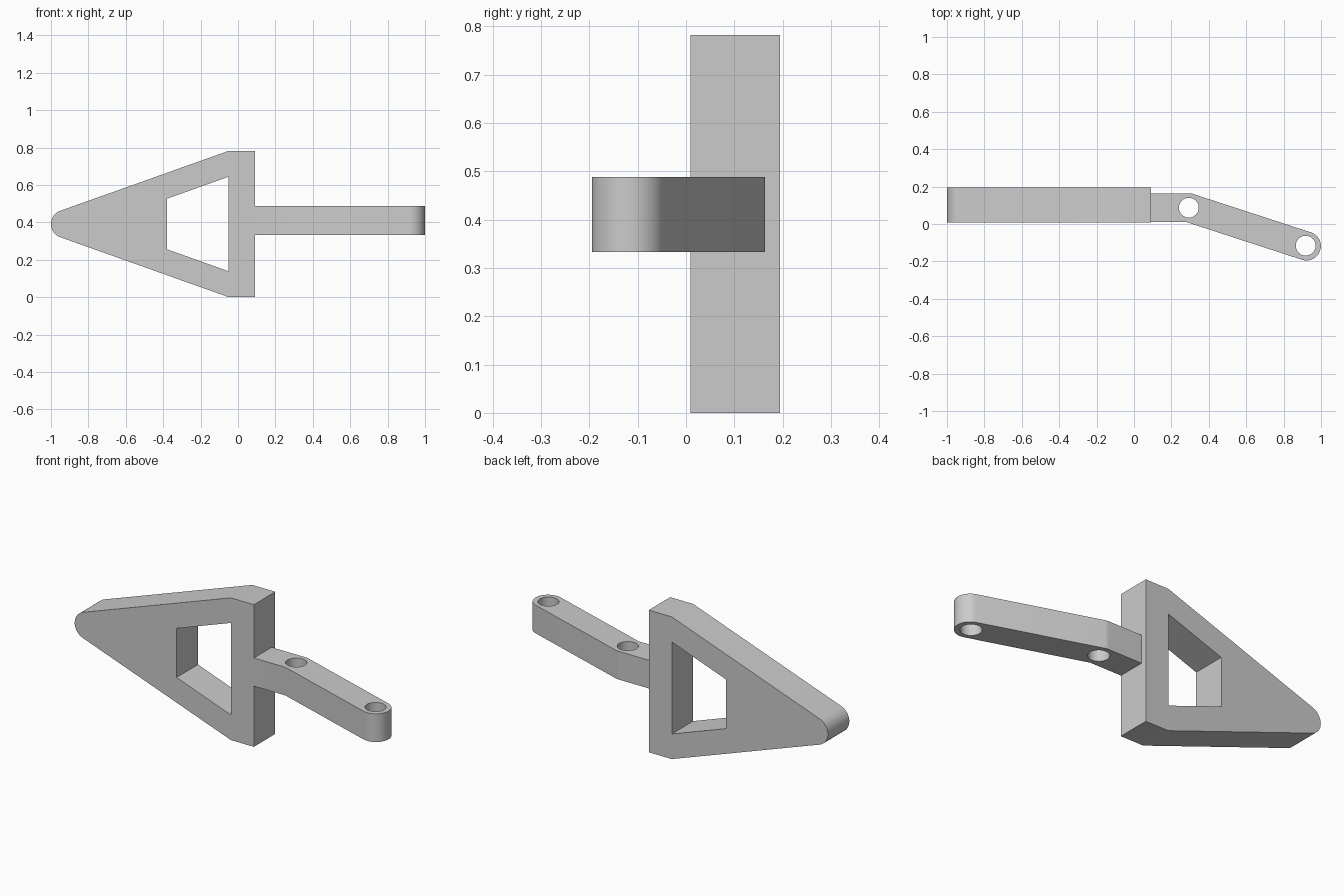
import bpy, bmesh
from math import radians, pi, sin, cos, tan, atan2

if "Cube" in bpy.data.objects:
    bpy.data.objects.remove(bpy.data.objects["Cube"])

grey = bpy.data.materials.new("light grey")
grey.use_nodes = True
colour = (0.6, 0.6, 0.6, 1)
grey.diffuse_color = colour
grey.node_tree.nodes["Principled BSDF"].inputs["Base Color"].default_value = colour


def arc(cx, cy, r, start, end, steps):
    """Points on an arc, angles in radians."""
    angles = [start + (end - start) * i / steps for i in range(steps + 1)]
    return [(cx + r * cos(a), cy + r * sin(a)) for a in angles]


def circle(cx, cy, r, steps=40):
    return arc(cx, cy, r, 0, 2 * pi, steps)[:-1]


def slab(name, loops, thickness, location, upright=False):
    """Extrude an outline with holes into a solid of the given thickness."""
    curve = bpy.data.curves.new(name, "CURVE")
    curve.dimensions = "2D"
    curve.fill_mode = "BOTH"
    curve.extrude = thickness / 2
    for loop in loops:
        spline = curve.splines.new("POLY")
        spline.points.add(len(loop) - 1)
        for point, (x, y) in zip(spline.points, loop):
            point.co = (x, y, 0, 1)
        spline.use_cyclic_u = True
    obj = bpy.data.objects.new(name, curve)
    bpy.context.collection.objects.link(obj)
    obj.location = location
    if upright:
        obj.rotation_euler.x = radians(90)
    bpy.ops.object.select_all(action="DESELECT")
    obj.select_set(True)
    bpy.context.view_layer.objects.active = obj
    bpy.ops.object.convert(target="MESH")
    obj = bpy.context.object
    # weld caps to the walls
    bm = bmesh.new()
    bm.from_mesh(obj.data)
    bmesh.ops.remove_doubles(bm, verts=bm.verts, dist=0.0001)
    bmesh.ops.recalc_face_normals(bm, faces=bm.faces)
    bm.to_mesh(obj.data)
    bm.free()
    obj.data.materials.clear()
    obj.data.materials.append(grey)
    bpy.ops.object.shade_smooth_by_angle(angle=radians(30))
    return obj


# Upright arrow-shaped plate with a rounded nose and a tapered window
half = 0.391
nose = 0.075
slope = radians(19.5)
plate = [(0.09, -half), (0.09, half), (-0.05, half)]
plate += arc(nose - 1, 0, nose, pi / 2 + slope, 1.5 * pi - slope, 24)
plate += [(-0.05, -half)]
window = [(-0.38, -0.135), (-0.05, -0.253), (-0.05, 0.253), (-0.38, 0.135)]
slab("arrow_plate", [plate, window], 0.186, (0, 0.102, half), upright=True)

# Bent arm with a rounded tip and two pin holes
r = 0.077
bend_x, bend_y = 0.293, 0.087
tip_x, tip_y = 0.922, -0.118
turn = atan2(tip_y - bend_y, tip_x - bend_x)
arm = [(0.09, bend_y + r), (0.09, bend_y - r),
       (bend_x + r * tan(turn / 2), bend_y - r)]
arm += arc(tip_x, tip_y, r, turn - pi / 2, turn + pi / 2, 32)
arm += arc(bend_x, bend_y, r, turn + pi / 2, pi / 2, 6)
holes = [circle(bend_x, bend_y, 0.053), circle(tip_x - 0.004, tip_y + 0.002, 0.053)]
slab("bent_arm", [arm] + holes, 0.155, (0, 0, 0.411))
